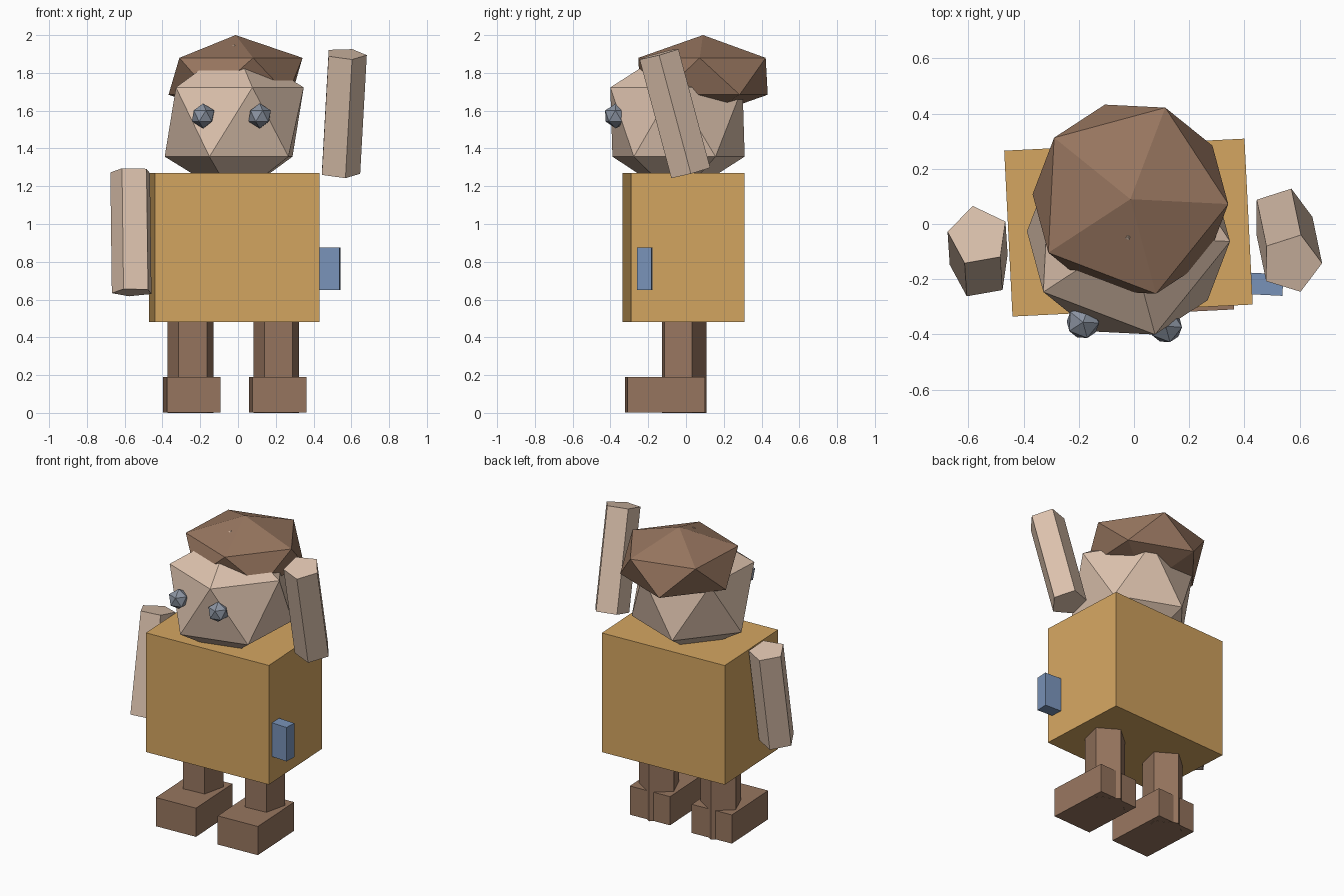
import bpy, bmesh
from math import cos, sin, tau
from mathutils import Matrix, Vector

cube = bpy.data.objects.get("Cube")
if cube:
    bpy.data.objects.remove(cube, do_unlink=True)

TURN = 0.05  # slight hand-made twist of the parts, in radians


def material(name, rgb):
    mat = bpy.data.materials.new(name)
    mat.use_nodes = True
    mat.diffuse_color = (*rgb, 1)
    bsdf = next(n for n in mat.node_tree.nodes if n.type == 'BSDF_PRINCIPLED')
    bsdf.inputs["Base Color"].default_value = (*rgb, 1)
    return mat


skin = material("skin", (0.72, 0.54, 0.42))
brown = material("brown", (0.31, 0.18, 0.115))
ochre = material("ochre", (0.66, 0.38, 0.12))
steel = material("steel_grey", (0.26, 0.295, 0.36))
blue = material("blue", (0.19, 0.29, 0.48))


def finish(name, bm, mat):
    bmesh.ops.recalc_face_normals(bm, faces=bm.faces)
    mesh = bpy.data.meshes.new(name)
    bm.to_mesh(mesh)
    bm.free()
    mesh.materials.append(mat)
    bpy.context.collection.objects.link(bpy.data.objects.new(name, mesh))


def box(name, centre, size, turn, mat):
    bm = bmesh.new()
    place = Matrix.Translation(centre) @ Matrix.Rotation(turn, 4, 'Z')
    bmesh.ops.create_cube(bm, size=1, matrix=place @ Matrix.Diagonal((*size, 1)))
    finish(name, bm, mat)


def ball(name, centre, size, mat):
    bm = bmesh.new()
    place = Matrix.Translation(centre) @ Matrix.Rotation(-TURN, 4, 'Z')
    bmesh.ops.create_icosphere(bm, subdivisions=1, radius=1,
                               matrix=place @ Matrix.Diagonal((*size, 1)))
    finish(name, bm, mat)


def prism(name, bottom, top, radius, phase, mat):
    """Five-sided prism running between two points."""
    bottom, top = Vector(bottom), Vector(top)
    tilt = Vector((0, 0, 1)).rotation_difference(top - bottom)
    ring = [tilt @ Vector((cos(phase + tau * i / 5), sin(phase + tau * i / 5), 0)) * radius
            for i in range(5)]
    bm = bmesh.new()
    low = [bm.verts.new(bottom + p) for p in ring]
    high = [bm.verts.new(top + p) for p in ring]
    bm.faces.new(low)
    bm.faces.new(high)
    for i in range(5):
        j = (i + 1) % 5
        bm.faces.new((low[i], low[j], high[j], high[i]))
    finish(name, bm, mat)


# Torso with a small box on its left side
box("torso", (-0.02, -0.013, 0.875), (0.872, 0.602, 0.79), TURN, ochre)
box("side_box", (0.43, -0.216, 0.763), (0.22, 0.078, 0.225), -TURN, blue)

# Head, hair and eyes
ball("head", (-0.02, -0.045, 1.54), (0.412, 0.412, 0.41), skin)
ball("hair", (-0.013, 0.09, 1.782), (0.397, 0.397, 0.218), brown)
for side, x, y in (("right", -0.185, -0.356), ("left", 0.115, -0.371)):
    ball(side + "_eye", (x, y, 1.572), (0.066,) * 3, steel)

# Arms: right hangs down, left is raised
prism("right_arm", (-0.557, -0.163, 0.638), (-0.565, -0.043, 1.277), 0.112, 0.49, skin)
prism("left_arm", (0.535, 0.025, 1.272), (0.57, -0.143, 1.9), 0.112, 0, skin)

# Legs and feet
for side, x in (("right", -0.248), ("left", 0.206)):
    prism(side + "_leg", (x, -0.018, 0), (x, -0.018, 0.55), 0.128, 0.4, brown)
    box(side + "_foot", (x + 0.004, -0.112, 0.096), (0.285, 0.41, 0.19), TURN, brown)
